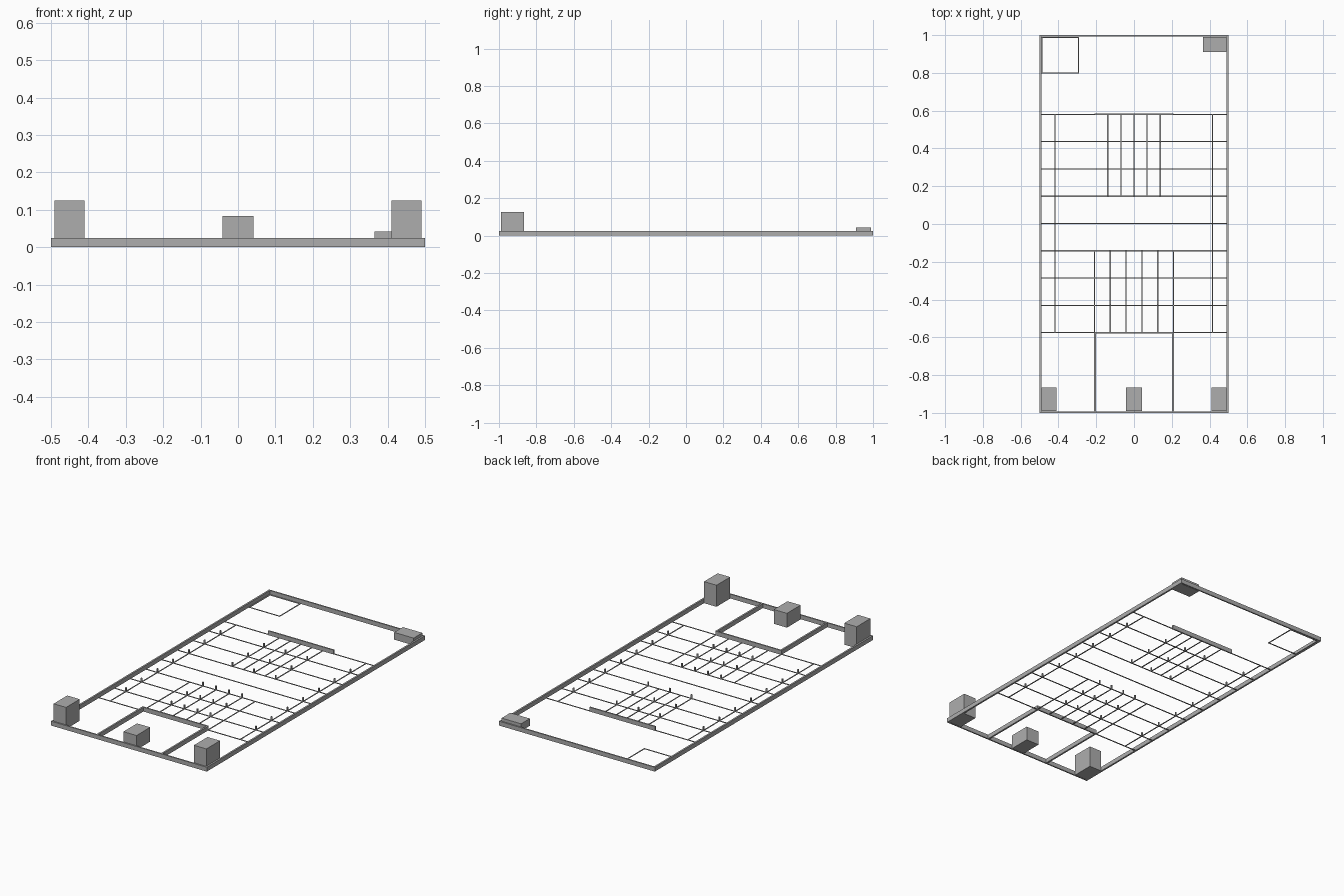
import bpy
import bmesh
from mathutils import Matrix, Vector

cube = bpy.data.objects.get("Cube")
if cube:
    bpy.data.objects.remove(cube, do_unlink=True)

grey = bpy.data.materials.new("plain grey")
grey.use_nodes = True
colour = (0.42, 0.42, 0.42, 1)
grey.diffuse_color = colour
grey.node_tree.nodes["Principled BSDF"].inputs["Base Color"].default_value = colour


def make_boxes(name, boxes):
    """One object from boxes given as x range, y range and z range."""
    bm = bmesh.new()
    for x0, x1, y0, y1, z0, z1 in boxes:
        centre = Vector((x0 + x1, y0 + y1, z0 + z1)) / 2
        size = Matrix.Diagonal((x1 - x0, y1 - y0, z1 - z0, 1))
        bmesh.ops.create_cube(bm, size=1, matrix=Matrix.Translation(centre) @ size)
    mesh = bpy.data.meshes.new(name)
    bm.to_mesh(mesh)
    bm.free()
    mesh.materials.append(grey)
    obj = bpy.data.objects.new(name, mesh)
    bpy.context.collection.objects.link(obj)
    return obj


WALL = 0.025     # wall height
LINE = 0.003     # floor line height
T = 0.01         # wall thickness
W = 0.006        # line width


def along_x(x0, x1, y, width=W, height=LINE):
    return (x0, x1, y - width / 2, y + width / 2, 0, height)


def along_y(x, y0, y1, width=W, height=LINE):
    return (x - width / 2, x + width / 2, y0, y1, 0, height)


# Outer walls
make_boxes("outer_walls",
           [along_y(s * (0.5 - T / 2), -1, 1, T, WALL) for s in (-1, 1)]
           + [along_x(-0.49, 0.49, s * 0.996, 0.008, WALL) for s in (-1, 1)])

# Front room and free-standing back wall
make_boxes("front_room_walls",
           [along_y(s * 0.207, -0.992, -0.571, T, WALL) for s in (-1, 1)]
           + [along_x(-0.202, 0.202, -0.575, 0.008, WALL)])
make_boxes("back_partition", [along_x(-0.21, 0.21, 0.58, 0.008, WALL)])

# Floor grid
rows = [-0.575 + i * 0.1444 for i in range(9)]
sides = (-0.418, 0.416)
front_columns = [-0.21 + i * 0.084 for i in range(6)]
back_columns = [-0.139 + i * 0.0695 for i in range(5)]
make_boxes("cross_lines", [along_x(-0.49, 0.49, y) for y in rows])
make_boxes("side_lines", [along_y(x, rows[0], rows[-1]) for x in sides])
make_boxes("front_grid_lines", [along_y(x, rows[0], rows[3]) for x in front_columns])
make_boxes("back_grid_lines", [along_y(x, rows[5], rows[-1]) for x in back_columns])

# Square marked in the back corner
make_boxes("corner_square",
           [along_x(-0.49, -0.29, y) for y in (0.8, 0.988)]
           + [along_y(x, 0.8, 0.99) for x in (-0.487, -0.293)])

# Small posts at grid crossings
spots = [(x, y) for x in sides for y in rows[1:-1]]
spots += [(x, y) for x in front_columns[1:-1] for y in rows[1:4]]
spots += [(x, y) for x in back_columns[::2] for y in rows[5:-1]]
P = 0.0035
make_boxes("posts", [(x - P, x + P, y - P, y + P, 0, WALL) for x, y in spots])

# Solid blocks
for name, x0, x1, top in (("front_right_block", -0.49, -0.41, 0.125),
                          ("front_middle_block", -0.042, 0.042, 0.083),
                          ("front_left_block", 0.41, 0.49, 0.125)):
    make_boxes(name, [(x0, x1, -0.99, -0.865, 0, top)])
make_boxes("back_left_block", [(0.365, 0.49, 0.91, 0.99, 0, 0.042)])
